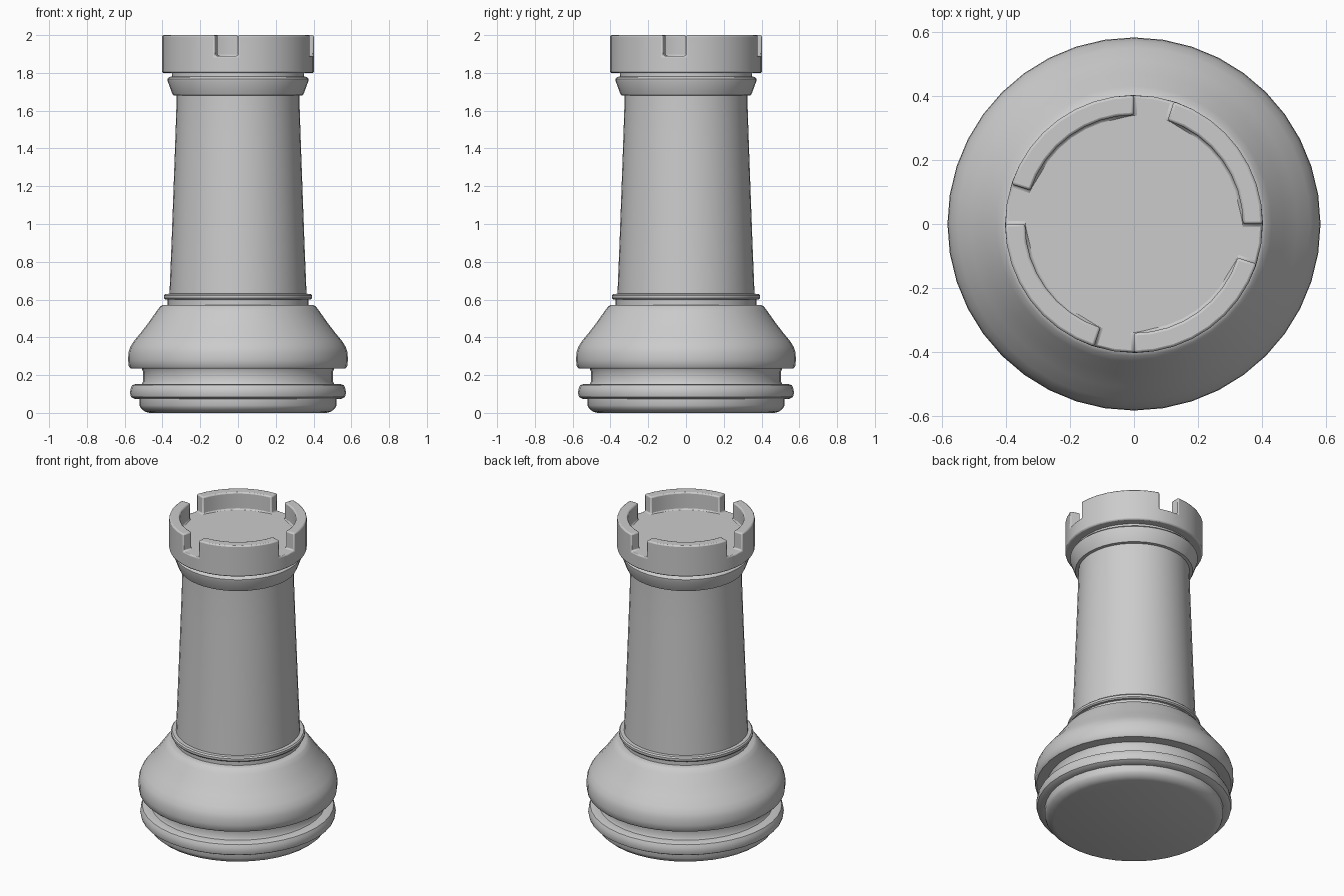
import bpy, bmesh
from math import cos, sin, radians, pi

if "Cube" in bpy.data.objects:
    bpy.data.objects.remove(bpy.data.objects["Cube"])

SEG = 40  # sides around the axis, 10 per quarter


def ring(bm, r, z):
    return [bm.verts.new((r * cos(2 * pi * i / SEG), r * sin(2 * pi * i / SEG), z))
            for i in range(SEG)]


def bridge(bm, a, b):
    return [bm.faces.new((a[i], a[(i + 1) % SEG], b[(i + 1) % SEG], b[i]))
            for i in range(SEG)]


def finish(bm, name, angle):
    bmesh.ops.recalc_face_normals(bm, faces=bm.faces)
    mesh = bpy.data.meshes.new(name)
    bm.to_mesh(mesh)
    bm.free()
    ob = bpy.data.objects.new(name, mesh)
    bpy.context.collection.objects.link(ob)
    bpy.ops.object.select_all(action='DESELECT')
    ob.select_set(True)
    bpy.context.view_layer.objects.active = ob
    bpy.ops.object.shade_smooth_by_angle(angle=radians(angle))
    return ob


def lathe(name, profile):
    bm = bmesh.new()
    rings = [ring(bm, r, z) for r, z in profile]
    for a, b in zip(rings, rings[1:]):
        bridge(bm, a, b)
    bm.faces.new(rings[0])
    bm.faces.new(rings[-1])
    return finish(bm, name, 40)


# Foot, lower ring and groove
lathe("base", [(.47, 0), (.495, .008), (.515, .025), (.522, .04), (.522, .073),
               (.55, .075), (.567, .085), (.572, .105), (.568, .13), (.56, .147),
               (.545, .152), (.51, .153), (.503, .165), (.503, .22), (.51, .235)])

# Bulging skirt above the groove
lathe("skirt", [(.50, .235), (.57, .236), (.578, .245), (.582, .28), (.58, .32),
                (.57, .35), (.55, .382), (.51, .43), (.47, .483), (.43, .54),
                (.412, .563), (.40, .57), (.37, .571)])

# Thin ring and tapering shaft
lathe("shaft", [(.372, .565), (.372, .6), (.386, .601), (.392, .608), (.392, .622),
                (.385, .63), (.363, .631), (.352, .9), (.341, 1.2), (.332, 1.45),
                (.327, 1.6), (.326, 1.685)])

# Collar under the crown
lathe("collar", [(.325, 1.68), (.344, 1.682), (.352, 1.7), (.372, 1.755),
                 (.373, 1.768), (.365, 1.777), (.35, 1.782), (.348, 1.81)])

# Crown: disc with a rim whose faces rise except in the four 18 degree gaps
bm = bmesh.new()
low, outer, inner = ring(bm, .402, 1.80), ring(bm, .402, 1.89), ring(bm, .34, 1.89)
bm.faces.new(low)
bm.faces.new(inner)
bridge(bm, low, outer)
rim = bridge(bm, outer, inner)
bmesh.ops.recalc_face_normals(bm, faces=bm.faces)
walls = [f for i, f in enumerate(rim) if i % 10 < 8]
ext = bmesh.ops.extrude_face_region(bm, geom=walls)
bmesh.ops.delete(bm, geom=[f for f in walls if f.is_valid], context='FACES_ONLY')
bmesh.ops.translate(bm, vec=(0, 0, .11),
                    verts=[g for g in ext["geom"] if isinstance(g, bmesh.types.BMVert)])
crown = finish(bm, "crown", 40)
bevel = crown.modifiers.new("soft_edges", 'BEVEL')
bevel.width = .008
bevel.segments = 2
bevel.limit_method = 'ANGLE'
bevel.angle_limit = radians(40)
